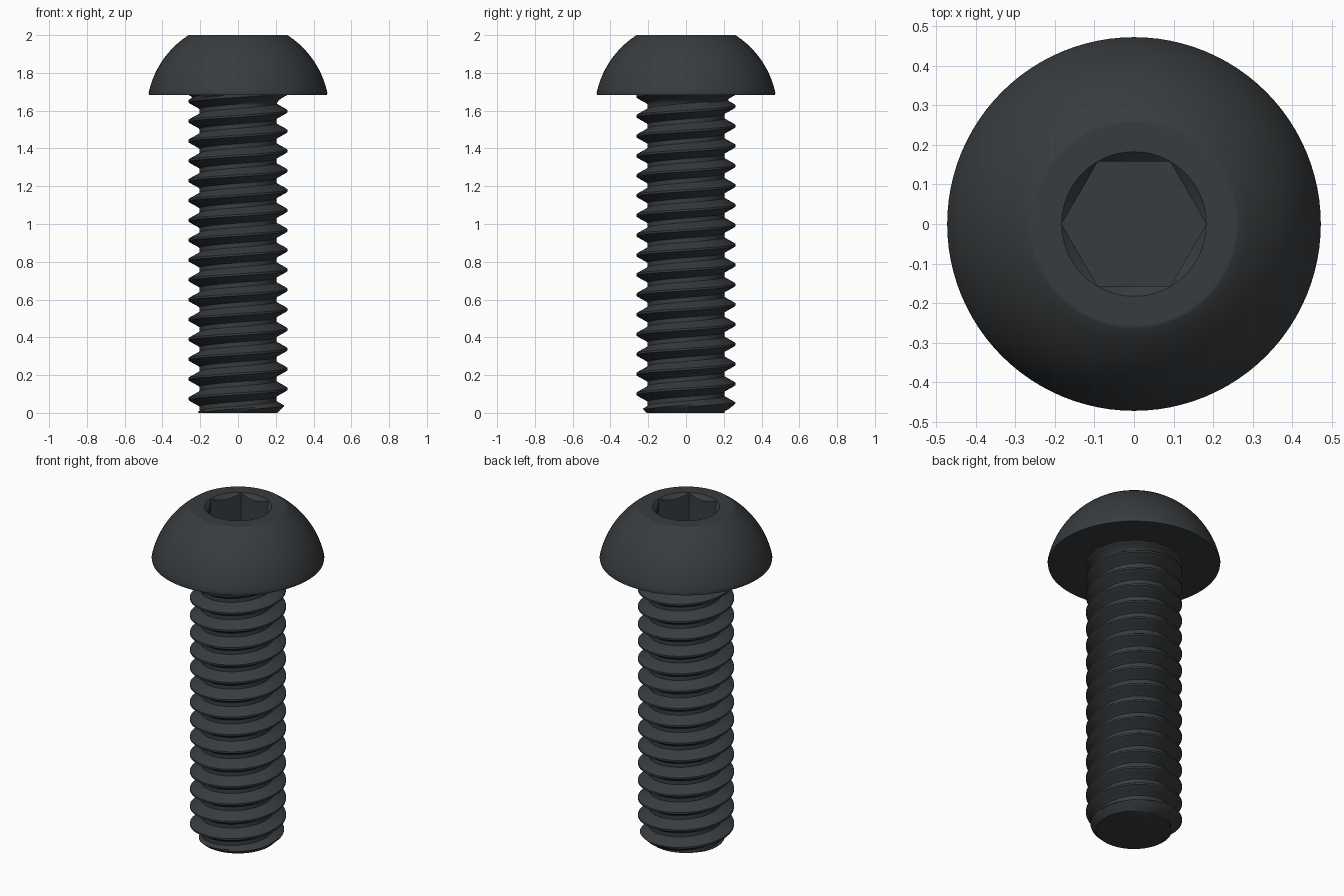
import bpy, bmesh
from math import pi, sin, cos, radians, sqrt

if "Cube" in bpy.data.objects:
    bpy.data.objects.remove(bpy.data.objects["Cube"])

SEG = 96
PITCH, START = 0.105, 0.022
CREST, ROOT = 0.263, 0.203
HEAD_Z, TOP_Z = 1.683, 2.0

steel = bpy.data.materials.new("dark_steel")
steel.diffuse_color = (0.04, 0.045, 0.049, 1)
steel.use_nodes = True
steel.node_tree.nodes["Principled BSDF"].inputs["Base Color"].default_value = steel.diffuse_color


def finish(bm, name, angle):
    bmesh.ops.remove_doubles(bm, verts=bm.verts, dist=1e-5)
    bmesh.ops.recalc_face_normals(bm, faces=bm.faces)
    mesh = bpy.data.meshes.new(name)
    bm.to_mesh(mesh)
    bm.free()
    mesh.materials.append(steel)
    obj = bpy.data.objects.new(name, mesh)
    bpy.context.collection.objects.link(obj)
    bpy.ops.object.select_all(action='DESELECT')
    obj.select_set(True)
    bpy.context.view_layer.objects.active = obj
    bpy.ops.object.shade_smooth_by_angle(angle=radians(angle))


def skin(bm, rows):
    for a, b in zip(rows, rows[1:]):
        for i in range(len(a) - 1):
            bm.faces.new((a[i], a[i + 1], b[i + 1], b[i]))


def polar(bm, r, t, z):
    return bm.verts.new((r * cos(t), r * sin(t), z))


# Domed head with a hexagonal socket, as a stack of rings
def circle(r, z):
    return lambda t: (r, z)


SOCKET_R = 0.183


def hexagon(floor=None):
    def ring(t):
        r = SOCKET_R * cos(pi / 6) / cos(t % (pi / 3) - pi / 6)
        return r, TOP_Z - (SOCKET_R - r) if floor is None else floor
    return ring


dome_c = 1.593
dome_r = sqrt(0.473 ** 2 + (HEAD_Z + 0.012 - dome_c) ** 2)
rings = [circle(0.471, HEAD_Z)]
for k in range(17):
    z = HEAD_Z + 0.012 + (TOP_Z - HEAD_Z - 0.014) * k / 16
    rings.append(circle(sqrt(dome_r ** 2 - (z - dome_c) ** 2), z))
rings += [circle(0.26, TOP_Z), circle(0.255, TOP_Z),
          circle(SOCKET_R, TOP_Z), hexagon(), hexagon(1.81)]

bm = bmesh.new()
rows = []
for ring in rings:
    row = []
    for i in range(SEG):
        t = 2 * pi * i / SEG
        r, z = ring(t)
        row.append(polar(bm, r, t, z))
    rows.append(row + row[:1])
skin(bm, rows)
bm.faces.new(rows[0][:-1])
bm.faces.new(rows[-1][:-1])
finish(bm, "button_head", 28)


# Threaded shank: grid rows follow the helix, trimmed flat at both ends
def shank_radius(z, t):
    u = (z - START) / PITCH - t / (2 * pi)
    d = abs(u - round(u))
    f = min(max((d - 0.05) / (0.39 - 0.05), 0), 1)
    f = 0.75 * f + 0.25 * f * f * (3 - 2 * f)         # slightly rounded flanks
    r = CREST + (ROOT - CREST) * f
    r = min(r, 0.208 + 1.05 * z)                      # end chamfer
    neck = max((z - HEAD_Z + 0.055) / 0.055, 0)
    return max(r, ROOT + 0.06 * min(neck, 1) ** 2)    # fillet under head


bm = bmesh.new()
half = [0.05, 0.1, 0.17, 0.25, 0.33, 0.39, 0.44]
steps = [-s for s in reversed(half)] + [0] + half + [0.5]
rows = []
for turn in range(-2, 18):
    for s in steps:
        row = []
        for i in range(SEG + 1):
            t = 2 * pi * i / SEG
            z = START + PITCH * (turn + s + t / (2 * pi))
            z = min(max(z, 0), HEAD_Z + 0.003)
            row.append(polar(bm, shank_radius(z, t), t, z))
        rows.append(row)
skin(bm, rows)
bmesh.ops.remove_doubles(bm, verts=bm.verts, dist=1e-5)
bmesh.ops.holes_fill(bm, edges=[e for e in bm.edges if e.is_boundary], sides=0)
finish(bm, "threaded_shank", 40)
